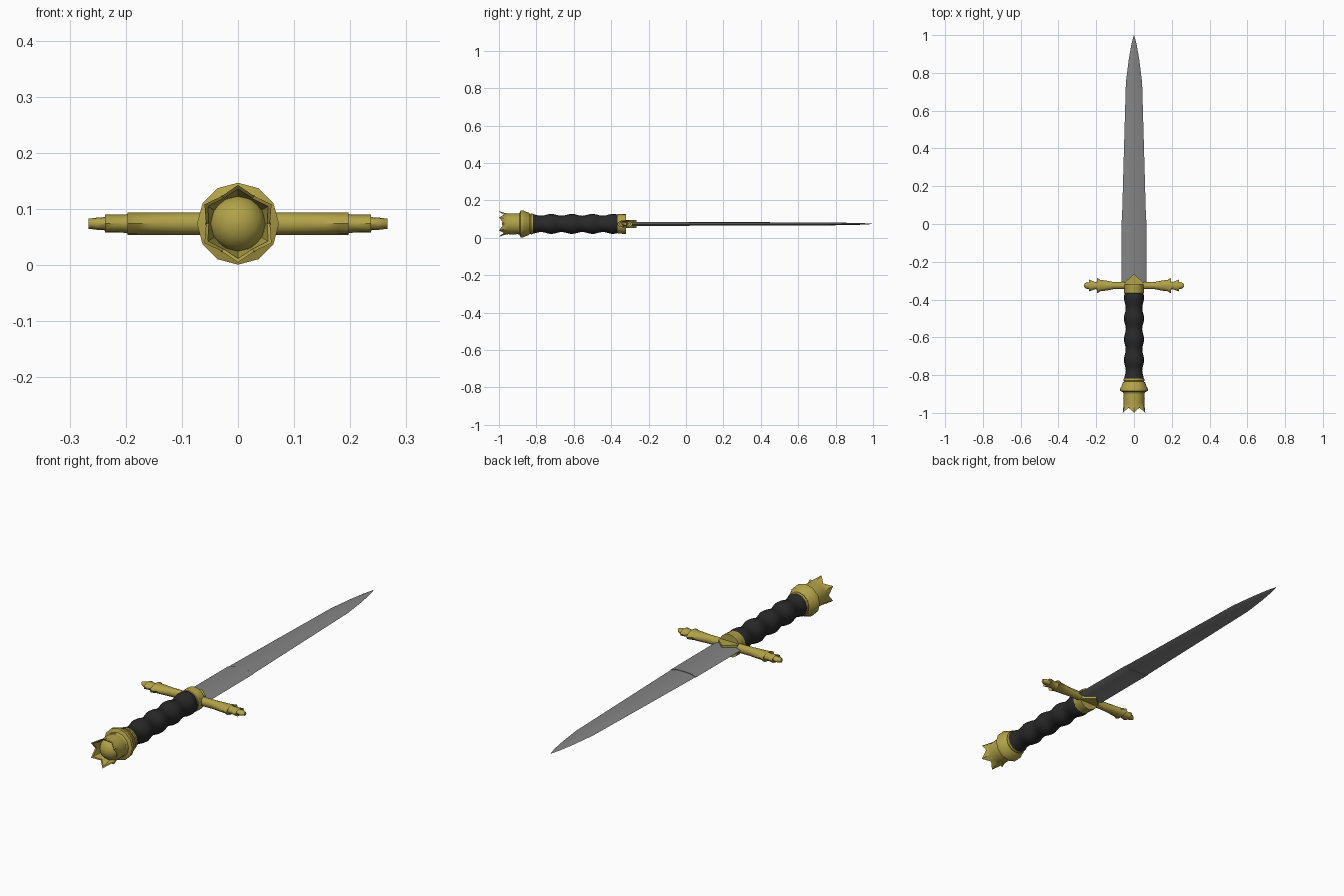
import bpy, bmesh, math

cube = bpy.data.objects.get("Cube")
if cube:
    bpy.data.objects.remove(cube, do_unlink=True)

ZC = 0.074  # height of the long axis


def material(name, rgb):
    m = bpy.data.materials.new(name)
    m.use_nodes = True
    m.diffuse_color = (*rgb, 1)
    bsdf = m.node_tree.nodes["Principled BSDF"]
    bsdf.inputs["Base Color"].default_value = (*rgb, 1)
    bsdf.inputs["Roughness"].default_value = 0.5
    return m


gold = material("aged gold", (0.44, 0.36, 0.065))
steel = material("grey steel", (0.23, 0.23, 0.23))
leather = material("black leather", (0.022, 0.022, 0.022))


def loft(name, rings, mat, angle=40):
    """Skin a list of equal-length point rings and cap both ends."""
    bm = bmesh.new()
    loops = [[bm.verts.new((x, y, z + ZC)) for x, y, z in ring] for ring in rings]
    n = len(loops[0])
    for a, b in zip(loops, loops[1:]):
        for i in range(n):
            j = (i + 1) % n
            bm.faces.new((a[i], a[j], b[j], b[i]))
    bm.faces.new(loops[0])
    bm.faces.new(loops[-1])
    bmesh.ops.recalc_face_normals(bm, faces=bm.faces)
    me = bpy.data.meshes.new(name)
    bm.to_mesh(me)
    bm.free()
    me.materials.append(mat)
    ob = bpy.data.objects.new(name, me)
    bpy.context.collection.objects.link(ob)
    bpy.ops.object.select_all(action="DESELECT")
    ob.select_set(True)
    bpy.context.view_layer.objects.active = ob
    bpy.ops.object.shade_smooth_by_angle(angle=math.radians(angle))
    return ob


def circle(y, r, n=12):
    return [(r * math.sin(math.tau * i / n), y, r * math.cos(math.tau * i / n))
            for i in range(n)]


def lathe(name, profile, mat, n=12, angle=40):
    return loft(name, [circle(y, r, n) for y, r in profile], mat, angle)


# Blade: flat heel section, then the long tapering point
def blade_ring(y, w, t, flat):
    side = [(-1, 0), (-flat, 0.85), (0, 1), (flat, 0.85)]
    return [(x * w, y, z * t) for x, z in side + [(-x, -z) for x, z in side]]


loft("blade_heel", [blade_ring(y, w, 0.0115, 0.6)
                    for y, w in ((-0.32, 0.067), (0.02, 0.066))], steel, 50)
taper = [(0.01, 0.064, 0.009), (0.4, 0.053, 0.009), (0.75, 0.043, 0.008),
         (0.87, 0.028, 0.006), (0.95, 0.014, 0.004), (1.0, 0.001, 0.0005)]
loft("blade", [blade_ring(y, w, t, 0.5) for y, w, t in taper], steel, 50)

# Grip: evenly waved bulges
grip = []
for i in range(37):
    y = -0.83 + 0.47 * i / 36
    grip.append((y, 0.0485 + 0.005 * math.cos(math.tau * (y + 0.5) / 0.11)))
lathe("grip", grip, leather, 16, 60)

# Collar between grip and guard
lathe("guard_collar", [(-0.37, 0.047), (-0.365, 0.052), (-0.345, 0.052),
                       (-0.34, 0.053), (-0.32, 0.053)], gold, 16)

# Pointed centre block of the guard
outline = [(-0.048, -0.35), (0.048, -0.35), (0.048, -0.308),
           (0, -0.265), (-0.048, -0.308)]
loft("guard_centre", [[(x, y, z) for x, y in outline] for z in (-0.021, 0.021)], gold)

# Guard arms ending in nested leaves: x, half depth, half height
arm = [(0, 0.019, 0.02), (0.11, 0.019, 0.02), (0.15, 0.027, 0.02),
       (0.178, 0.03, 0.02), (0.197, 0.042, 0.02), (0.19, 0.022, 0.018),
       (0.205, 0.019, 0.016), (0.237, 0.031, 0.016), (0.232, 0.016, 0.012),
       (0.25, 0.018, 0.011), (0.266, 0.007, 0.009)]
for name, s in (("guard_arm_left", 1), ("guard_arm_right", -1)):
    loft(name, [[(s * x, -0.326 + d * math.cos(math.tau * i / 12),
                  h * math.sin(math.tau * i / 12)) for i in range(12)]
                for x, d, h in arm], gold)

# Pommel: ringed base
lathe("pommel_base", [(-0.815, 0.045), (-0.818, 0.054), (-0.828, 0.056),
                      (-0.834, 0.052), (-0.84, 0.06), (-0.862, 0.067),
                      (-0.87, 0.073), (-0.884, 0.073), (-0.89, 0.058),
                      (-0.9, 0.055)], gold)


# Pommel cup with six flared petals around its rim
def petals(tip_y, tip_r, dip_y, dip_r):
    tips, dips = circle(tip_y, tip_r), circle(dip_y, dip_r)
    return [(dips if i % 2 else tips)[i] for i in range(12)]


loft("pommel_crown", [circle(-0.89, 0.054), circle(-0.925, 0.057),
                      circle(-0.95, 0.055), petals(-0.975, 0.06, -0.965, 0.055),
                      petals(-1.0, 0.069, -0.972, 0.057),
                      petals(-0.994, 0.062, -0.968, 0.052),
                      circle(-0.945, 0.049)], gold, 35)

# Rounded bud inside the cup
bud = [(-0.935 - 0.048 * math.sin(a * math.pi / 16),
        max(0.05 * math.cos(a * math.pi / 16), 0.001)) for a in range(9)]
lathe("pommel_bud", bud, gold, 16, 60)
